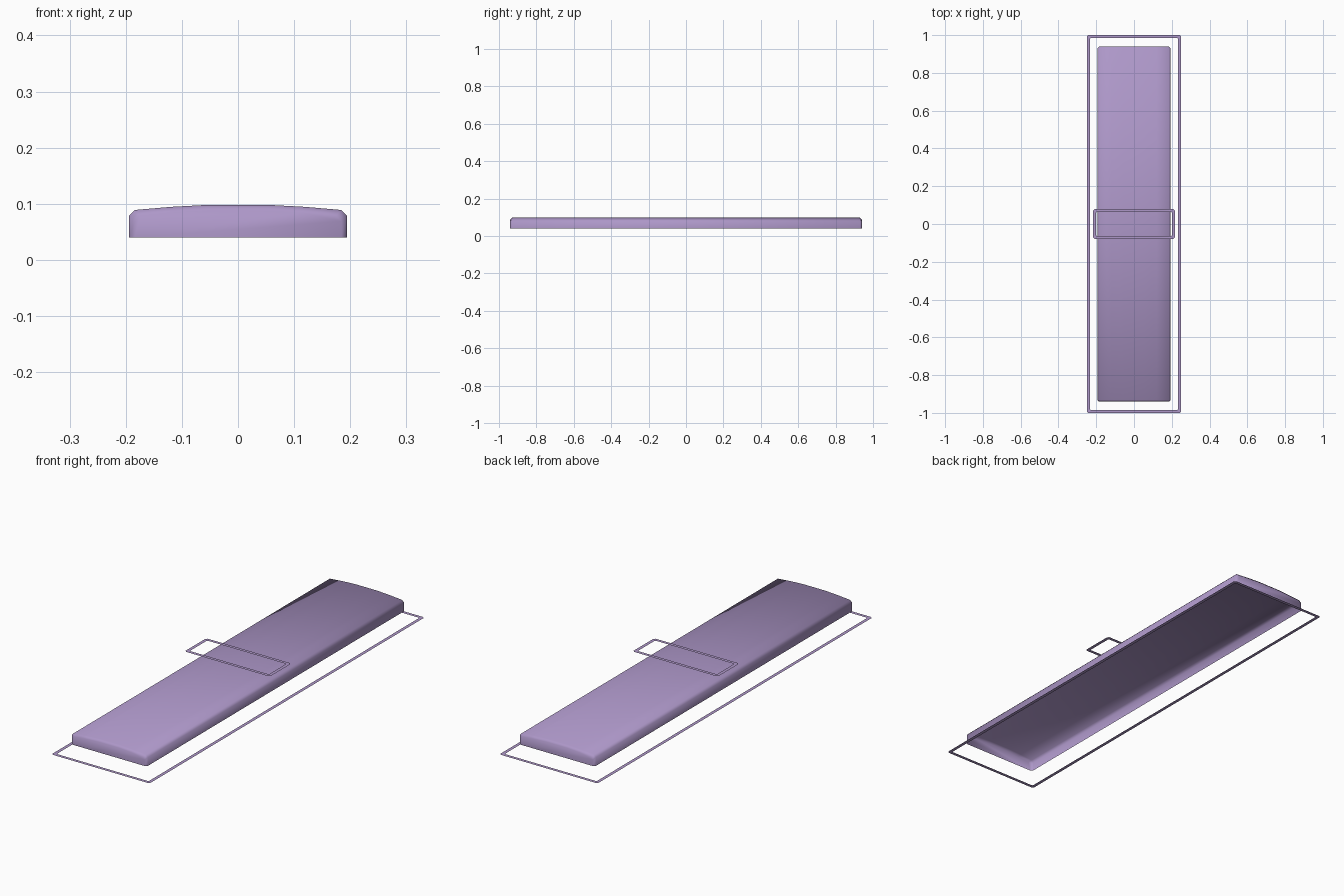
import bpy, bmesh

if "Cube" in bpy.data.objects:
    bpy.data.objects.remove(bpy.data.objects["Cube"])

mat = bpy.data.materials.new("purple")
mat.diffuse_color = (0.42, 0.31, 0.58, 1)
mat.use_nodes = True
mat.node_tree.nodes["Principled BSDF"].inputs["Base Color"].default_value = mat.diffuse_color


def finish(bm, name, smooth=False):
    me = bpy.data.meshes.new(name)
    bm.to_mesh(me)
    bm.free()
    me.materials.append(mat)
    ob = bpy.data.objects.new(name, me)
    bpy.context.collection.objects.link(ob)
    if smooth:
        bpy.ops.object.select_all(action='DESELECT')
        ob.select_set(True)
        bpy.context.view_layer.objects.active = ob
        bpy.ops.object.shade_smooth_by_angle(angle=0.87)
    return ob


def outline(hx, hy, c):
    # rectangle with clipped corners, counter-clockwise
    return [(hx, -hy + c), (hx, hy - c), (hx - c, hy), (-hx + c, hy),
            (-hx, hy - c), (-hx, -hy + c), (-hx + c, -hy), (hx - c, -hy)]


def flat_frame(name, hx, hy, z, width=0.016, clip=0.008):
    bm = bmesh.new()
    outer = [bm.verts.new((x, y, z)) for x, y in outline(hx, hy, clip)]
    inner = [bm.verts.new((x, y, z)) for x, y in outline(hx - width, hy - width, clip / 2)]
    for i in range(8):
        j = (i + 1) % 8
        bm.faces.new((outer[i], outer[j], inner[j], inner[i]))
    return finish(bm, name)


# Domed cover: crowned cross-section lofted along y, open underneath
half = [(0.194, 0.04), (0.194, 0.079), (0.184, 0.089),
        (0.12, 0.0945), (0.055, 0.098)]
profile = half + [(-x, z) for x, z in reversed(half)]
stations = [(-0.941, 0.01), (-0.931, 0.0), (0.931, 0.0), (0.941, 0.01)]

bm = bmesh.new()
rings = []
for y, inset in stations:
    k = (0.194 - inset) / 0.194
    rings.append([bm.verts.new((x * k, y, z - inset if z > 0.05 else z))
                  for x, z in profile])
for a, b in zip(rings, rings[1:]):
    for i in range(len(profile) - 1):
        bm.faces.new((a[i], b[i], b[i + 1], a[i + 1]))
bm.faces.new(rings[0])
bm.faces.new(rings[-1][::-1])
finish(bm, "domed_cover", smooth=True)

# Thin flat borders: one on the base plane, one floating above the middle
flat_frame("base_border", 0.25, 1.0, 0.0)
flat_frame("upper_border", 0.217, 0.079, 0.131)
